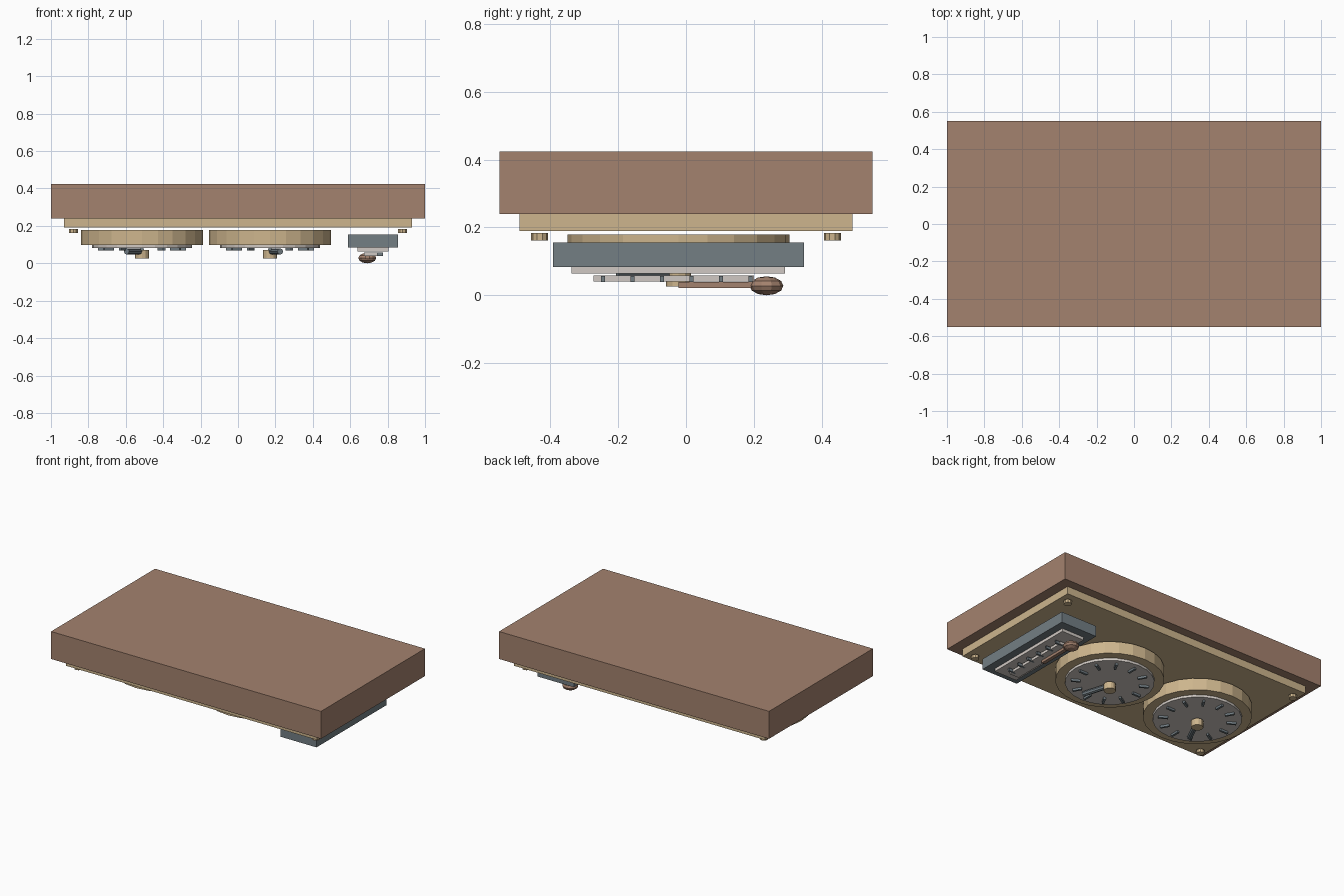
import bpy
import math
from mathutils import Vector

if "Cube" in bpy.data.objects:
    bpy.data.objects.remove(bpy.data.objects["Cube"])


def material(name, r, g, b):
    lin = [((c / 255 + 0.055) / 1.055) ** 2.4 for c in (r, g, b)]
    m = bpy.data.materials.new(name)
    m.diffuse_color = (*lin, 1)
    m.use_nodes = True
    m.node_tree.nodes["Principled BSDF"].inputs["Base Color"].default_value = m.diffuse_color
    return m


BROWN = material("warm brown", 164, 130, 110)
BRASS = material("pale brass", 205, 181, 141)
SLATE = material("slate grey", 115, 126, 132)
PALE = material("pale grey", 208, 201, 195)


def finish(name, mat):
    ob = bpy.context.object
    ob.name = name
    ob.data.materials.append(mat)
    return ob


def box(name, mat, x0, x1, y0, y1, z0, z1, angle=0):
    bpy.ops.mesh.primitive_cube_add(
        size=1, location=((x0 + x1) / 2, (y0 + y1) / 2, (z0 + z1) / 2),
        rotation=(0, 0, angle))
    ob = finish(name, mat)
    ob.scale = (x1 - x0, y1 - y0, z1 - z0)
    return ob


def disc(name, mat, x, y, r, z0, z1, sides):
    bpy.ops.mesh.primitive_cylinder_add(
        vertices=sides, radius=r, depth=z1 - z0, location=(x, y, (z0 + z1) / 2))
    return finish(name, mat)


def rod(name, mat, a, b, r, sides=8):
    a, b = Vector(a), Vector(b)
    bpy.ops.mesh.primitive_cylinder_add(
        vertices=sides, radius=r, depth=(b - a).length, location=(a + b) / 2)
    ob = finish(name, mat)
    ob.rotation_euler = (b - a).to_track_quat('Z', 'Y').to_euler()
    return ob


# backing board and brass face plate (the face looks down)
box("backing_board", BROWN, -1, 1, -0.55, 0.55, 0.24, 0.424)
box("face_plate", BRASS, -0.93, 0.93, -0.49, 0.49, 0.19, 0.24)

# corner screws
for sx in (-1, 1):
    for sy in (-1, 1):
        disc("corner_screw", BRASS, sx * 0.88, sy * 0.431, 0.025, 0.162, 0.183, 10)

# two gauges: bezel, dial, twelve ticks, pointer and hub
CY = -0.022
for cx, dx, dy in ((-0.513, -0.083, -0.17), (0.171, 0.055, -0.18)):
    disc("gauge_bezel", BRASS, cx, CY, 0.327, 0.099, 0.179, 24)
    disc("gauge_dial", PALE, cx, CY, 0.268, 0.083, 0.099, 24)
    for i in range(12):
        a = i * math.pi / 6
        x, y = cx + 0.207 * math.cos(a), CY + 0.207 * math.sin(a)
        box("gauge_tick", SLATE, x - 0.029, x + 0.029, y - 0.007, y + 0.007,
            0.069, 0.083, a)
    rod("gauge_pointer", SLATE, (cx, CY, 0.063), (cx + dx, CY + dy, 0.063), 0.016)
    disc("gauge_hub", BRASS, cx, CY, 0.037, 0.026, 0.07, 12)

# slider: housing, scale plate, track and ticks
box("slider_housing", SLATE, 0.588, 0.856, -0.392, 0.348, 0.084, 0.155)
box("slider_plate", PALE, 0.639, 0.805, -0.337, 0.292, 0.064, 0.084)
box("slider_track", PALE, 0.675, 0.745, -0.272, 0.2, 0.04, 0.058)
for i in range(6):
    y = -0.245 + i * 0.087
    box("slider_tick", SLATE, 0.722, 0.774, y - 0.006, y + 0.006, 0.039, 0.057)

# slider lever and knob
box("slider_lever", BROWN, 0.679, 0.703, -0.022, 0.235, 0.022, 0.039)
bpy.ops.mesh.primitive_uv_sphere_add(segments=10, ring_count=6, radius=1,
                                     location=(0.691, 0.237, 0.028))
finish("lever_knob", BROWN).scale = (0.05, 0.05, 0.028)
